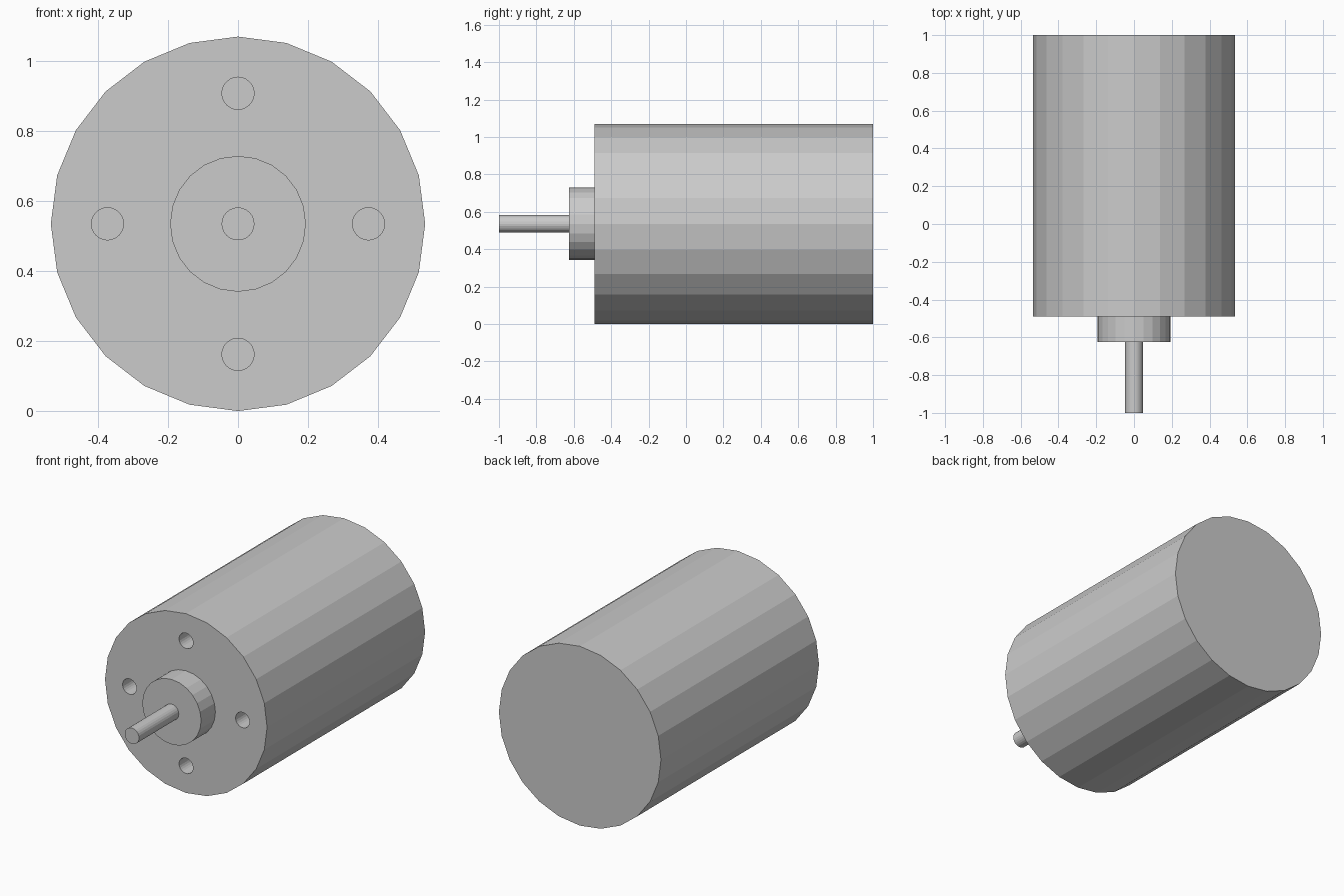
import bpy
from math import pi, sin, cos

if "Cube" in bpy.data.objects:
    bpy.data.objects.remove(bpy.data.objects["Cube"])

AXIS_Z = 0.535


def cylinder(name, radius, y0, y1, x=0.0, z=AXIS_Z, sides=24):
    """Flat-faced cylinder lying along y."""
    bpy.ops.mesh.primitive_cylinder_add(
        vertices=sides, radius=radius, depth=y1 - y0,
        location=(x, (y0 + y1) / 2, z), rotation=(pi / 2, 0, 0))
    obj = bpy.context.object
    obj.name = name
    return obj


# Motor housing
housing = cylinder("motor_housing", 0.535, -0.49, 1.0)

# Four blind mounting holes in the front face
for i in range(4):
    a = i * pi / 2
    cutter = cylinder("hole_cutter", 0.046, -0.6, -0.34,
                      0.373 * cos(a), AXIS_Z + 0.373 * sin(a))
    cutter.hide_render = True
    cut = housing.modifiers.new("mounting_hole", 'BOOLEAN')
    cut.operation = 'DIFFERENCE'
    cut.solver = 'EXACT'
    cut.object = cutter
    bpy.context.view_layer.objects.active = housing
    bpy.ops.object.modifier_apply(modifier=cut.name)
    bpy.data.objects.remove(cutter)

# Front bearing boss and output shaft
cylinder("bearing_boss", 0.194, -0.625, -0.49)
cylinder("output_shaft", 0.047, -1.0, -0.625)
